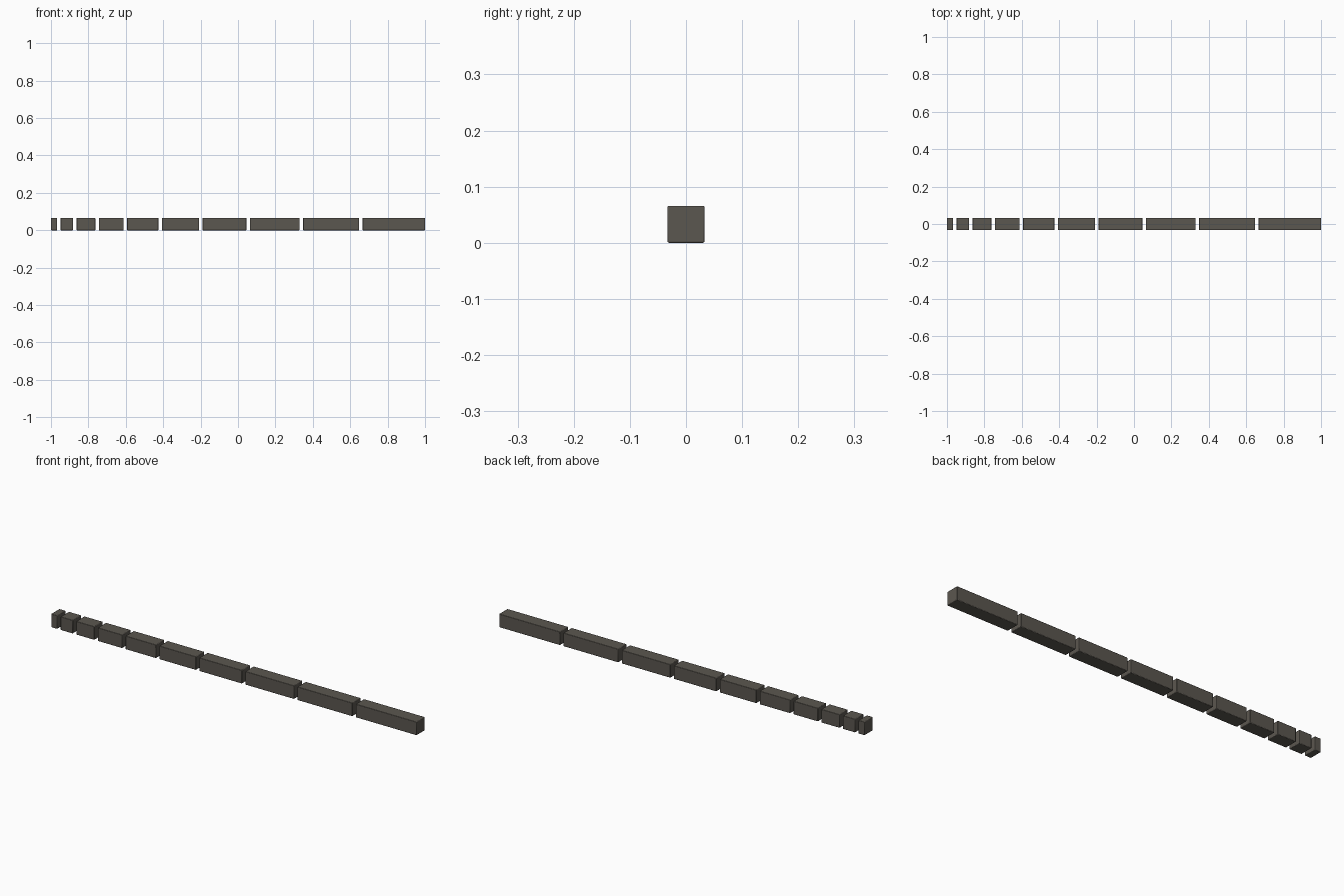
import bpy

if "Cube" in bpy.data.objects:
    bpy.data.objects.remove(bpy.data.objects["Cube"])

UNIT = 1 / 30            # length of the shortest rod
SIDE = 0.066             # square cross-section
COUNT = 10
GAP = (2 - UNIT * COUNT * (COUNT + 1) / 2) / (COUNT - 1)

mat = bpy.data.materials.new("dark_grey")
mat.diffuse_color = (0.105, 0.095, 0.08, 1)
mat.use_nodes = True
mat.node_tree.nodes["Principled BSDF"].inputs["Base Color"].default_value = mat.diffuse_color


def rod(name, x0, length):
    bpy.ops.mesh.primitive_cube_add(size=1, location=(x0 + length / 2, 0, SIDE / 2))
    ob = bpy.context.object
    ob.name = name
    ob.scale = (length, SIDE, SIDE)
    bpy.ops.object.transform_apply(location=False, rotation=False, scale=True)
    ob.data.materials.append(mat)
    # small softened edges
    bev = ob.modifiers.new("edge_bevel", 'BEVEL')
    bev.width = 0.0025
    bev.segments = 2
    bpy.ops.object.shade_smooth_by_angle()


# row of rods, each one unit longer than the last
x = -1.0
for i in range(1, COUNT + 1):
    rod(f"rod_{i:02d}", x, UNIT * i)
    x += UNIT * i + GAP
